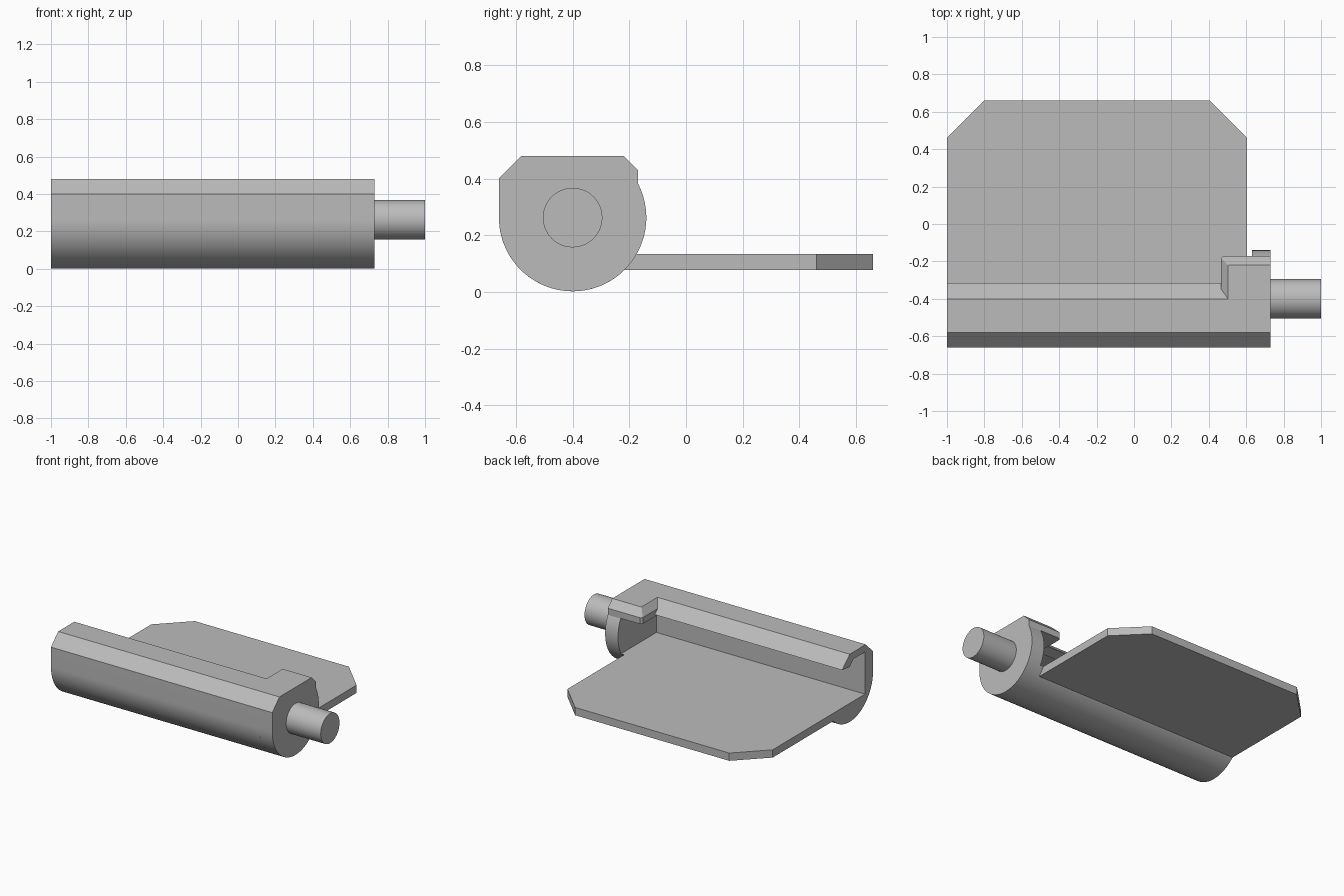
import bpy, bmesh
from math import cos, sin, pi, atan2

if "Cube" in bpy.data.objects:
    bpy.data.objects.remove(bpy.data.objects["Cube"], do_unlink=True)

grey = bpy.data.materials.new("plain_grey")
grey.use_nodes = True
grey.diffuse_color = (0.5, 0.5, 0.5, 1)
grey.node_tree.nodes["Principled BSDF"].inputs["Base Color"].default_value = (0.5, 0.5, 0.5, 1)

CY, CZ, R = -0.40, 0.262, 0.26      # barrel axis and radius


def loft(name, rings):
    """Skin matching rings of points and cap both ends."""
    bm = bmesh.new()
    loops = [[bm.verts.new(p) for p in ring] for ring in rings]
    n = len(loops[0])
    for a, b in zip(loops, loops[1:]):
        for i in range(n):
            j = (i + 1) % n
            bm.faces.new((a[i], a[j], b[j], b[i]))
    bm.faces.new(loops[0])
    bm.faces.new(loops[-1])
    bmesh.ops.recalc_face_normals(bm, faces=bm.faces)
    mesh = bpy.data.meshes.new(name)
    bm.to_mesh(mesh)
    bm.free()
    mesh.materials.append(grey)
    obj = bpy.data.objects.new(name, mesh)
    bpy.context.collection.objects.link(obj)
    bpy.ops.object.select_all(action="DESELECT")
    obj.select_set(True)
    bpy.context.view_layer.objects.active = obj
    bpy.ops.object.shade_smooth_by_angle(angle=pi / 8)
    return obj


def along_x(name, profile, x0, x1):
    return loft(name, [[(x, y, z) for y, z in profile] for x in (x0, x1)])


def arc(start, end, radius=R, steps=48):
    return [(CY + radius * cos(start + (end - start) * i / steps),
             CZ + radius * sin(start + (end - start) * i / steps)) for i in range(steps + 1)]


# Channel body: round underside, chamfered top, overhanging lip, open at the back
floor_angle = atan2(0.078 - CZ, 0.184)
front_top = [(-0.66, 0.40), (-0.58, 0.48)]
lip = [(-0.40, 0.48), (-0.315, 0.40), (-0.40, 0.39), (-0.44, 0.43), (-0.57, 0.43)]
channel = [(-0.57, 0.133), (-0.175, 0.133)]
along_x("channel_body", arc(floor_angle, -pi) + front_top + lip + channel, -1, 0.63)

# Solid end wall carrying the shaft
back_top = [(-0.22, 0.48), (-0.17, 0.43)]
hood_angle = atan2(0.121, 0.23)
along_x("end_wall", arc(hood_angle, -pi) + front_top + back_top, 0.63, 0.73)

# Hood: widened lip at the end wall, chamfered on its two free sides
def hood_ring(z, x, y, clip):
    return [(x, -0.40, z), (x, y - clip, z), (x + clip, y, z), (0.63, y, z), (0.63, -0.40, z)]

hood = loft("end_hood", [hood_ring(0.385, 0.465, -0.17, 0.012),
                         hood_ring(0.43, 0.465, -0.17, 0.012),
                         hood_ring(0.48, 0.503, -0.22, 0.002)])

# Shaft
along_x("shaft", arc(0, 2 * pi * 47 / 48, 0.105, 47), 0.72, 1.0)

# Flat plate with two clipped corners
outline = [(-1, -0.23), (0.605, -0.23), (0.605, 0.46), (0.405, 0.66), (-0.8, 0.66), (-1, 0.46)]
loft("flat_plate", [[(x, y, z) for x, y in outline] for z in (0.078, 0.133)])
